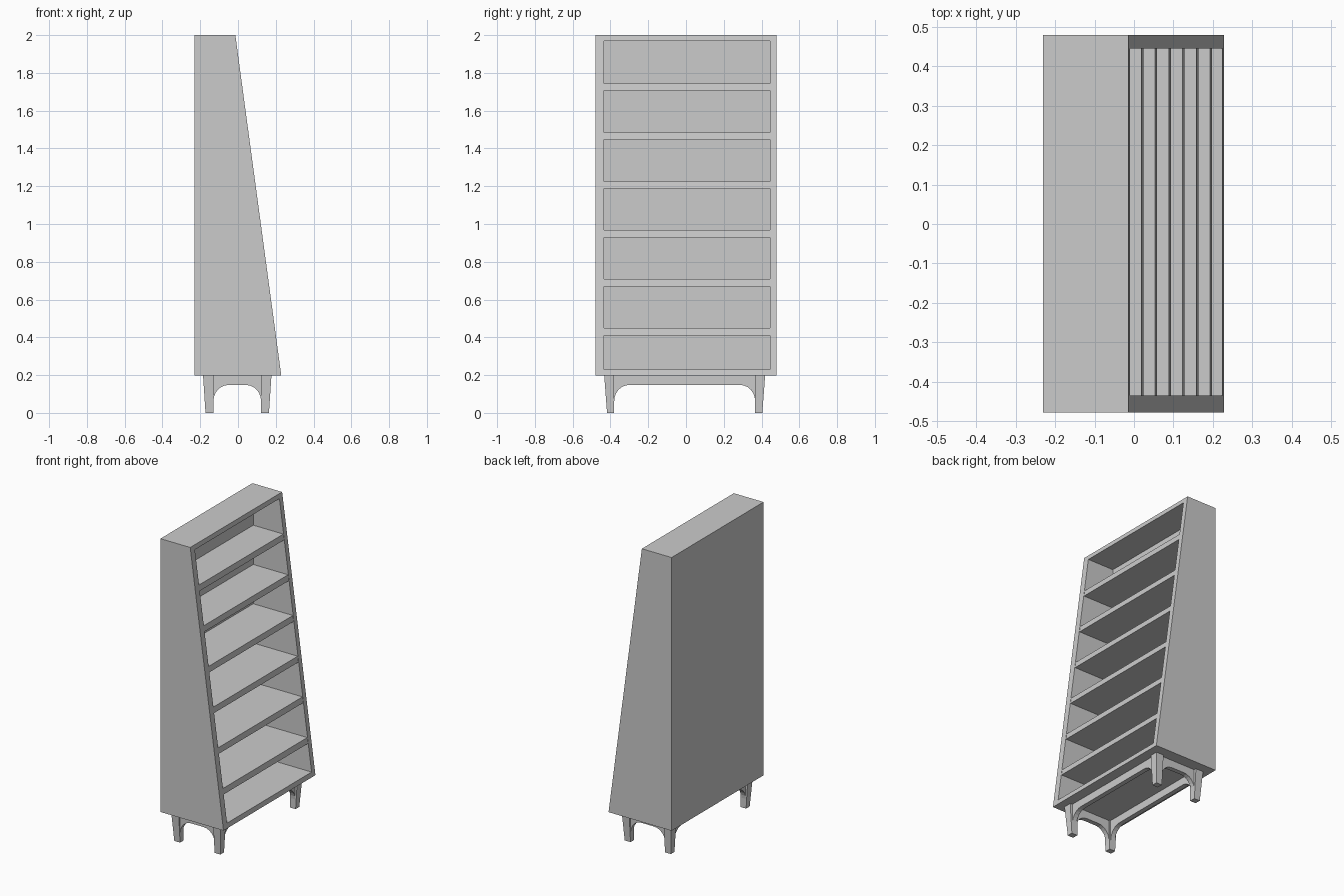
import bpy, bmesh, math
from mathutils import Vector

if "Cube" in bpy.data.objects:
    bpy.data.objects.remove(bpy.data.objects["Cube"])


def make_object(name, verts, faces):
    mesh = bpy.data.meshes.new(name)
    mesh.from_pydata(verts, [], faces)
    bm = bmesh.new()
    bm.from_mesh(mesh)
    bmesh.ops.recalc_face_normals(bm, faces=bm.faces[:])
    bm.to_mesh(mesh)
    bm.free()
    obj = bpy.data.objects.new(name, mesh)
    bpy.context.collection.objects.link(obj)
    return obj


def extrude_profile(name, profile, a, b, axis="y"):
    """Extrude a 2D (horizontal, z) profile from a to b along x or y."""
    n = len(profile)
    place = (lambda h, z, d: (h, d, z)) if axis == "y" else (lambda h, z, d: (d, h, z))
    verts = [place(h, z, d) for d in (a, b) for h, z in profile]
    faces = [tuple(range(n)), tuple(range(n, 2 * n))]
    faces += [(i, (i + 1) % n, n + (i + 1) % n, n + i) for i in range(n)]
    return make_object(name, verts, faces)


BACK, Z0, Z1 = -0.231, 0.198, 2.0
Y0, Y1, IN_Y0, IN_Y1 = -0.478, 0.48, -0.435, 0.446
IN_BACK = -0.201


def front(z):
    return 0.229 - (z - Z0) * 0.243 / (Z1 - Z0)


def slab(z_low, z_high, back=BACK, inset=0.0):
    return [(back, z_low), (front(z_low) - inset, z_low),
            (front(z_high) - inset, z_high), (back, z_high)]


# Carcass: wedge sides, top, bottom and back
extrude_profile("side_panel_left", slab(Z0, Z1), Y0, IN_Y0)
extrude_profile("side_panel_right", slab(Z0, Z1), IN_Y1, Y1)
extrude_profile("top_panel", slab(1.97, Z1), IN_Y0, IN_Y1)
extrude_profile("bottom_panel", slab(Z0, 0.23), IN_Y0, IN_Y1)
extrude_profile("back_panel", [(BACK, 0.23), (IN_BACK, 0.23), (IN_BACK, 1.97), (BACK, 1.97)],
                IN_Y0, IN_Y1)

# Shelves following the sloped front
for i in range(6):
    z = 0.411 + i * 0.259
    extrude_profile(f"shelf_{i + 1}", slab(z, z + 0.038, IN_BACK, 0.002), IN_Y0, IN_Y1)

# Base: tapered legs with vertical inner faces
CX, CY = -0.004, -0.007
LEG_X, LEG_Y = 0.126, 0.373
for sx, side in ((-1, "back"), (1, "front")):
    for sy, hand in ((-1, "left"), (1, "right")):
        verts = []
        for z, ox, oy in ((0.0, 0.168, 0.411), (Z0, 0.181, 0.426)):
            for x, y in ((LEG_X, LEG_Y), (ox, LEG_Y), (ox, oy), (LEG_X, oy)):
                verts.append((CX + sx * x, CY + sy * y, z))
        make_object(f"{side}_{hand}_leg", verts,
                    [(0, 1, 2, 3), (4, 5, 6, 7), (0, 1, 5, 4),
                     (1, 2, 6, 5), (2, 3, 7, 6), (3, 0, 4, 7)])


def arch(half, centre):
    """Apron outline with curved brackets at both ends."""
    w, h, low, steps = 0.08, 0.085, 0.063, 6
    right = [(half - w + w * math.cos(t), low + h * math.sin(t))
             for t in (math.pi / 2 * k / steps for k in range(steps + 1))]
    left = [(-u, z) for u, z in reversed(right)]
    return [(centre + u, z) for u, z in [(half, Z0)] + right + left + [(-half, Z0)]]


# Arched aprons between the legs
for s, tag in ((-1, "left"), (1, "right")):
    extrude_profile(f"{tag}_apron", arch(LEG_X, CX), CY + s * 0.38, CY + s * 0.41, "y")
for s, tag in ((-1, "back"), (1, "front")):
    extrude_profile(f"{tag}_apron", arch(LEG_Y, CY), CX + s * 0.134, CX + s * 0.165, "x")
